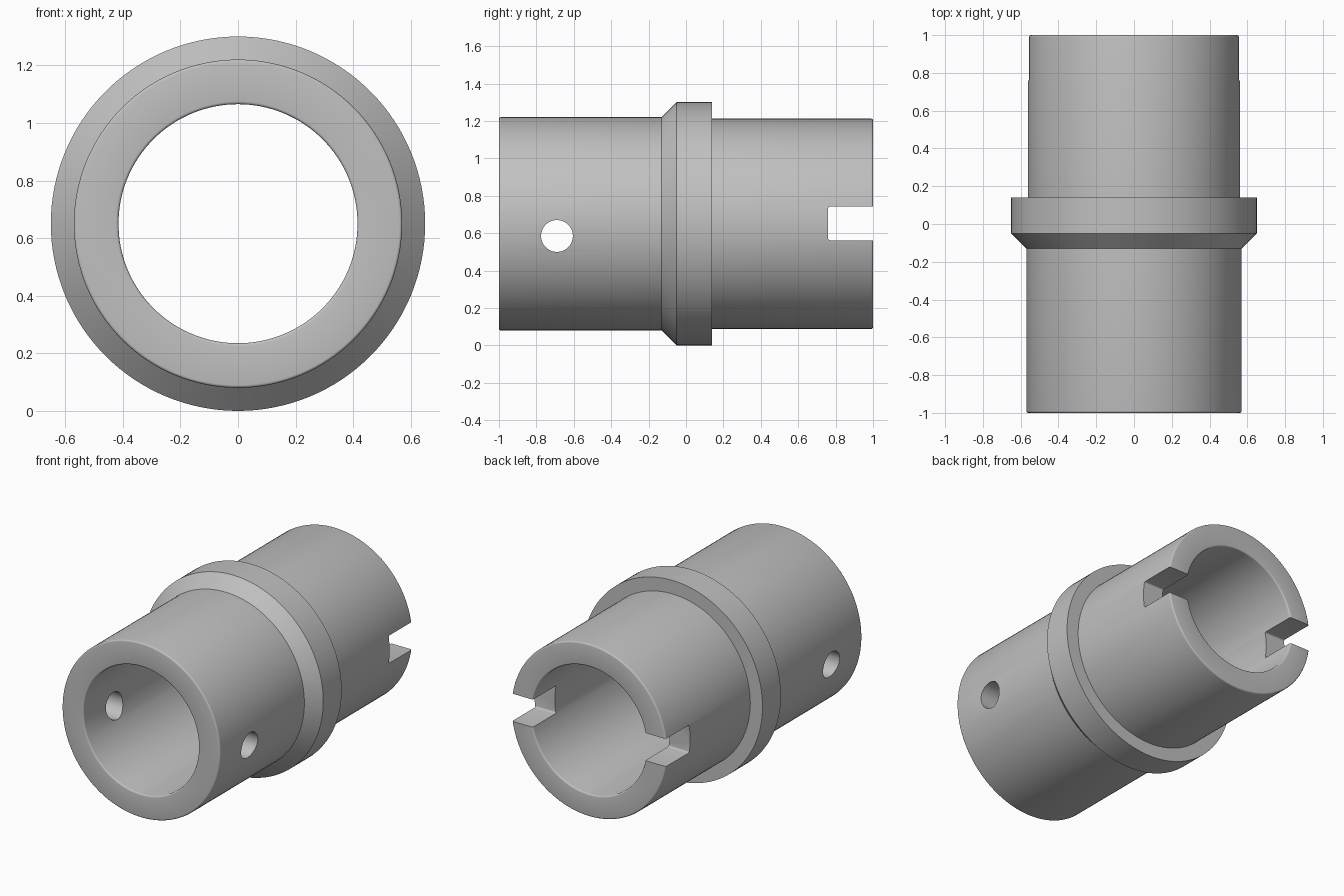
import bpy, bmesh, math
from mathutils import Matrix, Vector

default = bpy.data.objects.get("Cube")
if default:
    bpy.data.objects.remove(default, do_unlink=True)

AXIS_Z = 0.65
BORE, FRONT_R, BACK_R, COLLAR_R = 0.415, 0.57, 0.562, 0.65
FILLET = 0.01

grey = bpy.data.materials.new("plain_grey")
grey.use_nodes = True
colour = (0.53, 0.53, 0.53, 1)
grey.diffuse_color = colour
grey.node_tree.nodes["Principled BSDF"].inputs["Base Color"].default_value = colour


def make_object(name, bm):
    bmesh.ops.recalc_face_normals(bm, faces=bm.faces)
    mesh = bpy.data.meshes.new(name)
    bm.to_mesh(mesh)
    bm.free()
    mesh.materials.append(grey)
    obj = bpy.data.objects.new(name, mesh)
    bpy.context.collection.objects.link(obj)
    return obj


def rounded(points, radius, steps=4):
    """Replace the right-angled corners flagged True by small arcs."""
    out = []
    for i, (r, y, soft) in enumerate(points):
        p = Vector((r, y))
        if not soft:
            out.append(p)
            continue
        before = Vector(points[i - 1][:2]) - p
        after = Vector(points[(i + 1) % len(points)][:2]) - p
        a, b = before.normalized() * radius, after.normalized() * radius
        for k in range(steps + 1):
            t = k / steps * math.pi / 2
            out.append(p + a * (1 - math.sin(t)) + b * (1 - math.cos(t)))
    return out


# Sleeve: wall section with collar, turned around the y axis
section = rounded([
    (BORE, -1, True), (FRONT_R, -1, True),
    (FRONT_R, -0.13, False), (COLLAR_R, -0.05, False),
    (COLLAR_R, 0.14, False), (BACK_R, 0.14, False),
    (BACK_R, 1, True), (BORE, 1, True),
], FILLET)
bm = bmesh.new()
ring = [bm.verts.new((p.x, p.y, AXIS_Z)) for p in section]
edges = [bm.edges.new((ring[i - 1], ring[i])) for i in range(len(ring))]
bmesh.ops.spin(bm, geom=ring + edges, cent=(0, 0, AXIS_Z), axis=(0, 1, 0),
               angle=math.tau, steps=128)
bmesh.ops.remove_doubles(bm, verts=bm.verts, dist=0.0001)
sleeve = make_object("collared_sleeve", bm)

# Cross pin hole through both front walls
bm = bmesh.new()
bmesh.ops.create_cone(bm, cap_ends=True, segments=48, radius1=0.085, radius2=0.085, depth=2,
                      matrix=Matrix.Translation((0, -0.69, 0.585)) @ Matrix.Rotation(math.pi / 2, 4, "Y"))
pin_cutter = make_object("pin_hole_cutter", bm)

# Slot across the back end, with softened inner corners
bm = bmesh.new()
bmesh.ops.create_cube(bm, size=1, matrix=Matrix.Translation((0, 0.96, 0.652))
                      @ Matrix.Diagonal((2, 0.4, 0.18, 1)))
long_edges = [e for e in bm.edges if abs(e.verts[0].co.x - e.verts[1].co.x) > 1]
bmesh.ops.bevel(bm, geom=long_edges, offset=FILLET, segments=3, profile=0.5, affect="EDGES")
slot_cutter = make_object("slot_cutter", bm)

# Cut the openings and discard the helpers
bpy.context.view_layer.objects.active = sleeve
sleeve.select_set(True)
for cutter in (pin_cutter, slot_cutter):
    cutter.hide_render = True
    cut = sleeve.modifiers.new(cutter.name, "BOOLEAN")
    cut.operation = "DIFFERENCE"
    cut.solver = "EXACT"
    cut.object = cutter
    bpy.ops.object.modifier_apply(modifier=cut.name)
    bpy.data.objects.remove(cutter, do_unlink=True)

bpy.ops.object.shade_smooth_by_angle(angle=math.radians(32))
